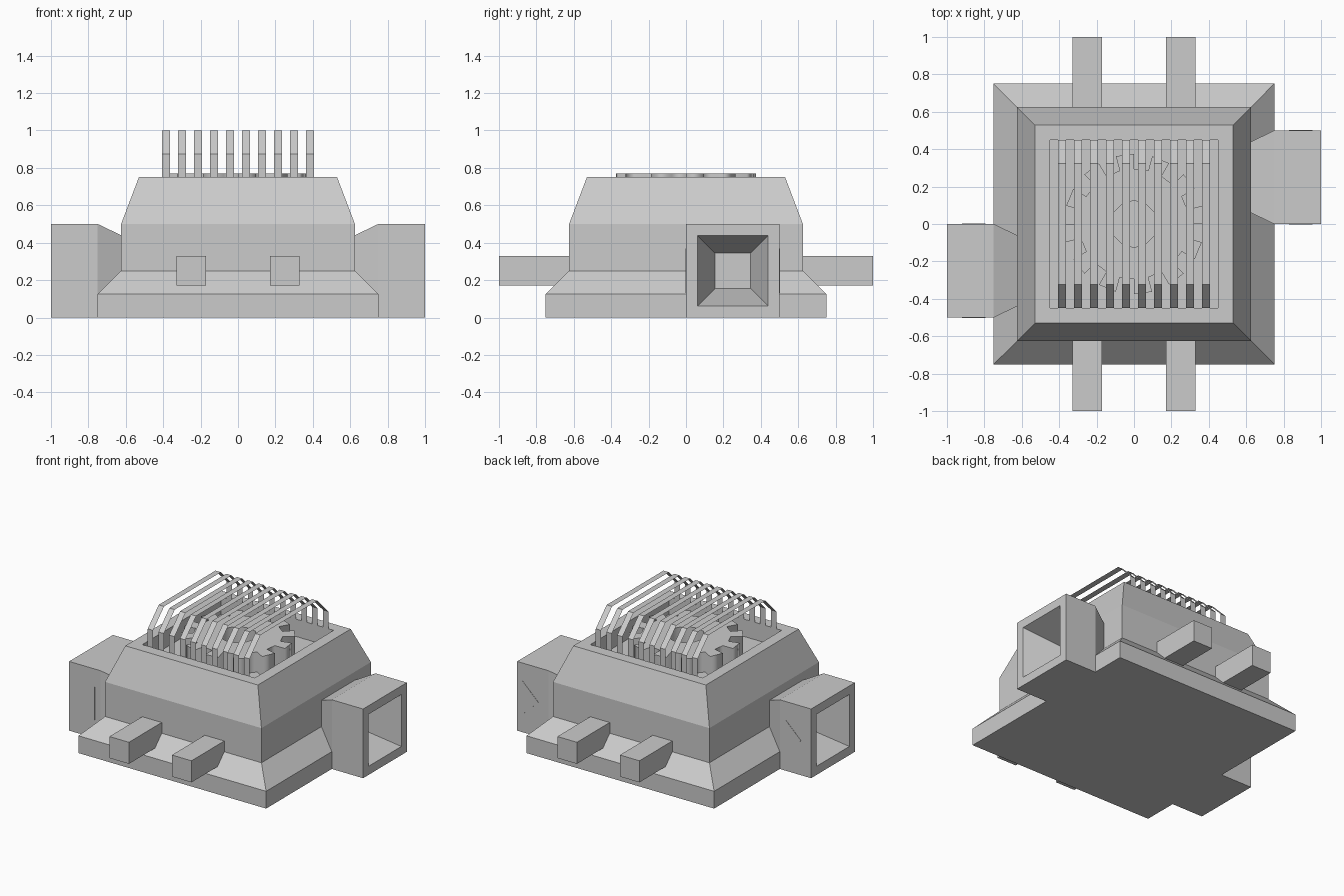
import bpy, bmesh
from math import cos, sin, pi

if "Cube" in bpy.data.objects:
    bpy.data.objects.remove(bpy.data.objects["Cube"])


def make_mesh(name, verts, faces, fix_normals=True):
    mesh = bpy.data.meshes.new(name)
    mesh.from_pydata(verts, [], faces)
    if fix_normals:
        bm = bmesh.new()
        bm.from_mesh(mesh)
        bmesh.ops.recalc_face_normals(bm, faces=bm.faces)
        bm.to_mesh(mesh)
        bm.free()
    obj = bpy.data.objects.new(name, mesh)
    bpy.context.collection.objects.link(obj)
    return obj


def square_loft(name, rings, place):
    """Skin square rings (half size, position); place maps (u, v, position) to xyz."""
    verts = [place(u * h, v * h, p) for h, p in rings
             for u, v in ((-1, -1), (1, -1), (1, 1), (-1, 1))]
    faces = [(4 * r + i, 4 * r + (i + 1) % 4, 4 * r + 4 + (i + 1) % 4, 4 * r + 4 + i)
             for r in range(len(rings) - 1) for i in range(4)]
    n = len(verts)
    faces += [(0, 1, 2, 3), (n - 4, n - 3, n - 2, n - 1)]
    return make_mesh(name, verts, faces)


# Housing: stepped square body with a recessed well in the top
FLOOR = 0.625
square_loft("housing", [(0.75, 0), (0.75, 0.125), (0.625, 0.25), (0.625, 0.5),
                        (0.53, 0.75), (0.45, 0.75), (0.45, FLOOR)],
            lambda u, v, p: (u, v, p))

# Funnel ports, offset on opposite sides, with an arrow on the front and back of each
PORT = [(0.1875, 0.62), (0.25, 0.75), (0.25, 1.0), (0.1875, 1.0), (0.095, 0.75)]
for side, label, tip, base in ((1, "inlet", 0.83, 0.955), (-1, "outlet", -0.92, -0.795)):
    square_loft(label + "_port", PORT,
                lambda u, v, p: (side * p, side * 0.25 + u, 0.25 + v))
    for face in (-1, 1):
        y = side * 0.25 + face * 0.25
        tri = [(tip, 0.25), (base, 0.13), (base, 0.37)]
        verts = [(x, y + face * d, z) for d in (-0.002, 0.002) for x, z in tri]
        make_mesh(label + "_arrow", verts, [(0, 1, 2), (3, 4, 5), (0, 1, 4, 3),
                                            (1, 2, 5, 4), (2, 0, 3, 5)])

# Square connector pegs on the front and back
for sx in (-1, 1):
    for sy in (-1, 1):
        square_loft("connector_peg", [(0.078, 0.62), (0.078, 1.0)],
                    lambda u, v, p: (sx * 0.25 + u, sy * p, 0.25 + v))

# Toothed wheel: twelve teeth with a round bore, sitting on the well floor
TOP = 0.77
step = pi / 12
outline = []
for i in range(24):
    r = 0.375 if i % 2 == 0 else 0.295
    outline += [(r * cos(a), r * sin(a)) for a in (i * step, (i + 1) * step)]
bore = [(0.125 * cos(i * pi / 6), 0.125 * sin(i * pi / 6)) for i in range(12)]
curve = bpy.data.curves.new("toothed_wheel", 'CURVE')
curve.dimensions = '2D'
curve.fill_mode = 'BOTH'
curve.extrude = (TOP - FLOOR) / 2
for pts in (outline, bore):
    spline = curve.splines.new('POLY')
    spline.points.add(len(pts) - 1)
    for point, (x, y) in zip(spline.points, pts):
        point.co = (x, y, 0, 1)
    spline.use_cyclic_u = True
wheel = bpy.data.objects.new("toothed_wheel", curve)
wheel.location.z = (TOP + FLOOR) / 2
bpy.context.collection.objects.link(wheel)
bpy.context.view_layer.objects.active = wheel
wheel.select_set(True)
bpy.ops.object.convert(target='MESH')

# Guard grille: ten thin bent strips arching over the well
SLOT = 0.9 / 21
path = [(-0.45, FLOOR), (-0.45, 0.875), (-0.325, 1.0),
        (0.325, 1.0), (0.45, 0.875), (0.45, FLOOR)]
for i in range(10):
    x = -0.45 + SLOT * (2 * i + 1)
    # strips stay a hair inside the well walls
    verts = [(x + d, y * 0.998, z) for y, z in path for d in (0, SLOT)]
    make_mesh("guard_strip", verts,
              [(2 * k, 2 * k + 1, 2 * k + 3, 2 * k + 2) for k in range(5)], False)
